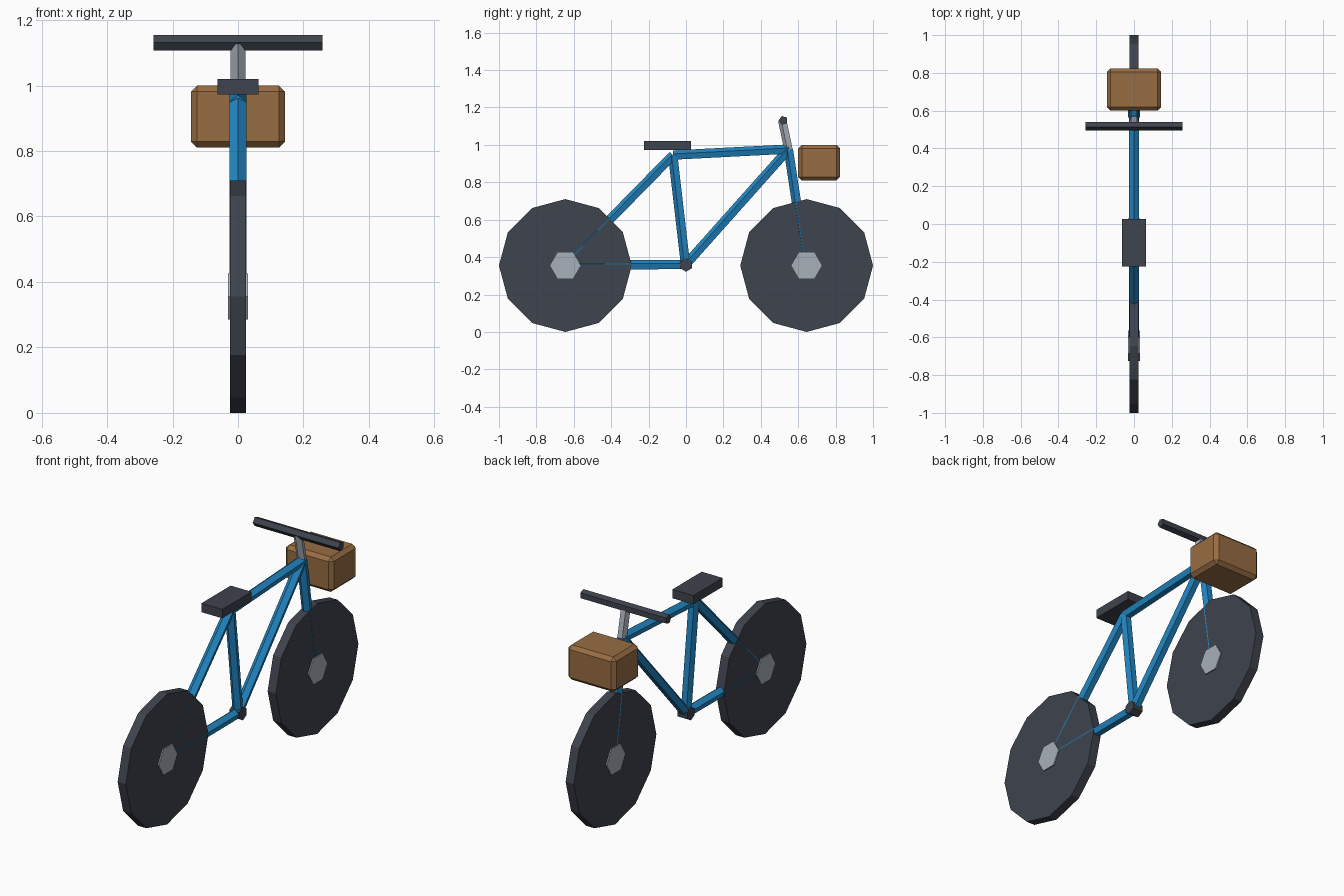
import bpy, bmesh, math
from mathutils import Vector

if "Cube" in bpy.data.objects:
    bpy.data.objects.remove(bpy.data.objects["Cube"])


def material(name, srgb):
    m = bpy.data.materials.new(name)
    lin = [((c / 255 + 0.055) / 1.055) ** 2.4 for c in srgb]
    m.diffuse_color = (*lin, 1)
    m.use_nodes = True
    m.node_tree.nodes["Principled BSDF"].inputs["Base Color"].default_value = m.diffuse_color
    return m


BLUE = material("frame blue", (34, 134, 194))
DARK = material("dark rubber", (62, 67, 77))
GREY = material("light metal", (168, 176, 184))
BROWN = material("basket brown", (152, 109, 66))


def finish(name, bm, mat):
    bmesh.ops.recalc_face_normals(bm, faces=bm.faces)
    me = bpy.data.meshes.new(name)
    bm.to_mesh(me)
    bm.free()
    me.materials.append(mat)
    ob = bpy.data.objects.new(name, me)
    bpy.context.collection.objects.link(ob)
    return ob


def prism(name, a, b, radius, sides, ridge, mat):
    """Straight bar from a to b with one corner of its section along ridge."""
    a, b = Vector(a), Vector(b)
    u = Vector(ridge).normalized()
    v = (b - a).normalized().cross(u)
    bm = bmesh.new()
    rings = []
    for p in (a, b):
        rings.append([bm.verts.new(p + radius * (u * math.cos(t) + v * math.sin(t)))
                      for t in (2 * math.pi * i / sides for i in range(sides))])
    for ring in rings:
        bm.faces.new(ring)
    for i in range(sides):
        j = (i + 1) % sides
        bm.faces.new((rings[0][i], rings[0][j], rings[1][j], rings[1][i]))
    return finish(name, bm, mat)


def tube(name, a, b, radius, mat):
    """Five-sided tube in the centre plane; a and b are (y, z)."""
    dy, dz = b[0] - a[0], b[1] - a[1]
    return prism(name, (0, *a), (0, *b), radius, 5, (0, -dz, dy), mat)


def disc(name, y, z, radius, half, sides, ridge, mat):
    return prism(name, (-half, y, z), (half, y, z), radius, sides, ridge, mat)


def box(name, centre, size, bevel, mat):
    bm = bmesh.new()
    bmesh.ops.create_cube(bm, size=1)
    for v in bm.verts:
        v.co = Vector(centre) + Vector([c * s for c, s in zip(v.co, size)])
    if bevel:
        bmesh.ops.bevel(bm, geom=bm.edges[:], offset=bevel, segments=1, affect='EDGES')
    return finish(name, bm, mat)


# Joints of the frame as (y, z)
rear, front = (-0.645, 0.355), (0.645, 0.355)
crank, seat_top, head = (0.0, 0.358), (-0.068, 0.943), (0.55, 0.975)

# Wheels and hubs
for label, (y, z) in (("rear", rear), ("front", front)):
    disc(label + "_wheel", y, z, 0.355, 0.0247, 12, (0, 0, 1), DARK)
    disc(label + "_hub", y, z, 0.081, 0.031, 6, (0, 1, 0), GREY)

# Frame tubes
for label, a, b in (("chain_stay", rear, crank), ("seat_stay", rear, seat_top),
                    ("seat_tube", crank, seat_top), ("down_tube", crank, head),
                    ("top_tube", seat_top, head), ("fork", front, head)):
    tube(label, a, b, 0.0275, BLUE)
disc("crank_shell", *crank, 0.036, 0.03, 6, (0, 0, 1), DARK)

# Saddle
box("saddle", (0, -0.099, 0.996), (0.126, 0.252, 0.048), 0, DARK)

# Steering
tube("stem", head, (0.517, 1.131), 0.0248, GREY)
disc("handlebar", 0.52, 1.131, 0.0248, 0.258, 5, (0, -1, 0), DARK)

# Basket
box("basket", (0, 0.712, 0.905), (0.288, 0.224, 0.19), 0.019, BROWN)
